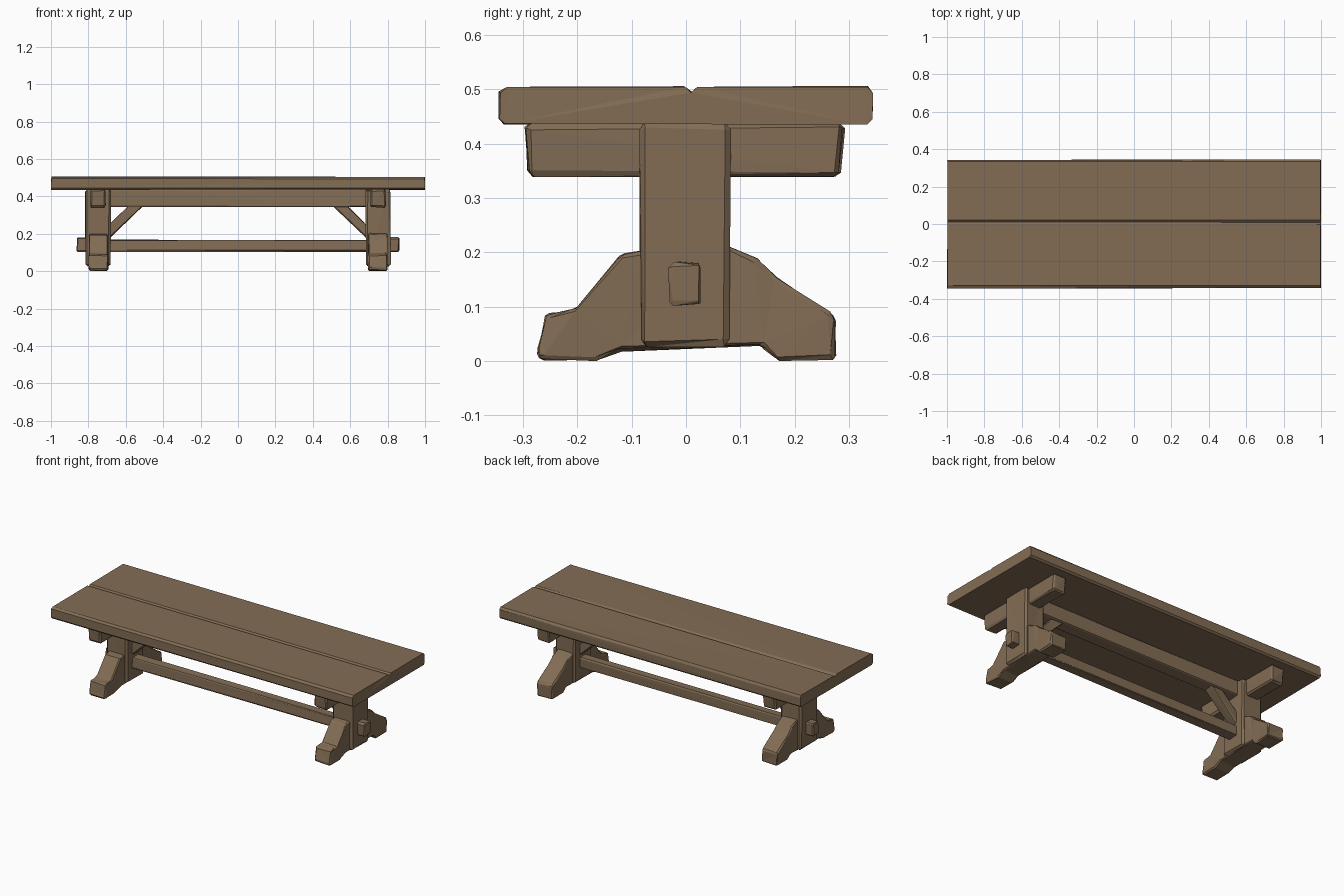
import bpy, bmesh, random
from mathutils import Vector

random.seed(4)
if "Cube" in bpy.data.objects:
    bpy.data.objects.remove(bpy.data.objects["Cube"], do_unlink=True)

# One worn brown wood
wood = bpy.data.materials.new("brown wood")
wood.use_nodes = True
colour = (0.225, 0.152, 0.090, 1)
wood.diffuse_color = colour
wood.node_tree.nodes["Principled BSDF"].inputs["Base Color"].default_value = colour


def prism(name, profile, axis, low, high, bevel=0.008, wobble=0.003):
    """Extrude a 2D profile along x (profile y, z) or y (profile x, z), then rough-hew it."""
    bm = bmesh.new()

    def place(p, d):
        return Vector((d, p[0], p[1]) if axis == "x" else (p[0], d, p[1]))

    face = bm.faces.new([bm.verts.new(place(p, low)) for p in profile])
    ext = bmesh.ops.extrude_face_region(bm, geom=[face])
    moved = [v for v in ext["geom"] if isinstance(v, bmesh.types.BMVert)]
    bmesh.ops.translate(bm, verts=moved, vec=place((0, 0), high - low))
    bmesh.ops.recalc_face_normals(bm, faces=bm.faces)
    if bevel:
        sharp = [e for e in bm.edges if e.calc_face_angle(0) > 0.7]
        bmesh.ops.bevel(bm, geom=sharp, offset=bevel, segments=1, affect="EDGES")
    # Slightly uneven hand-cut corners
    for v in bm.verts:
        v.co += Vector([random.uniform(-wobble, wobble) for _ in range(3)])
        v.co.z = max(v.co.z, 0)
    bmesh.ops.triangulate(bm, faces=bm.faces)
    bmesh.ops.recalc_face_normals(bm, faces=bm.faces)
    mesh = bpy.data.meshes.new(name)
    bm.to_mesh(mesh)
    bm.free()
    mesh.materials.append(wood)
    obj = bpy.data.objects.new(name, mesh)
    bpy.context.collection.objects.link(obj)
    return obj


def rect(a0, a1, z0, z1):
    return [(a0, z0), (a1, z0), (a1, z1), (a0, z1)]


# Table top of two boards with a shallow seam between them
top = [(-0.343, 0.446), (-0.333, 0.435), (0.333, 0.435), (0.343, 0.446),
       (0.343, 0.494), (0.333, 0.505), (0.022, 0.505), (0.010, 0.494),
       (-0.002, 0.505), (-0.330, 0.505), (-0.343, 0.494)]
prism("table_top", top, "x", -0.998, 0.998, bevel=0, wobble=0.002)

# Long beam under the top and lower stretcher with through ends
prism("top_beam", rect(-0.035, 0.035, 0.345, 0.437), "x", -0.70, 0.70, 0.005)
prism("stretcher", rect(-0.03, 0.027, 0.105, 0.167), "x", -0.72, 0.72, 0.005)

# Foot with flared shoulders and an arched underside
foot = [(-0.274, 0.018), (-0.265, 0.002), (-0.165, 0.002), (-0.120, 0.020),
        (0.140, 0.028), (0.168, 0.002), (0.274, 0.003), (0.276, 0.078),
        (0.262, 0.090), (0.165, 0.152), (0.130, 0.186), (0.080, 0.208),
        (-0.085, 0.200), (-0.120, 0.195), (-0.205, 0.094), (-0.256, 0.088)]

for side, s in (("left", 1), ("right", -1)):
    def span(a, b):
        return sorted((s * a, s * b))

    prism(side + "_foot", foot, "x", *span(0.695, 0.798), bevel=0.006)
    prism(side + "_post", rect(-0.084, 0.080, 0.028, 0.437), "x", *span(0.682, 0.815), bevel=0.010)
    prism(side + "_crossbar", [(-0.290, 0.340), (0.282, 0.338), (0.291, 0.437), (-0.296, 0.437)],
          "x", *span(0.708, 0.792), bevel=0.009)
    prism(side + "_tenon", rect(-0.03, 0.027, 0.103, 0.180), "x", *span(0.70, 0.862), bevel=0.006)
    # Diagonal brace from post to beam
    brace = [(s * x, z) for x, z in ((0.70, 0.165), (0.70, 0.235), (0.585, 0.350), (0.505, 0.350))]
    prism(side + "_brace", brace, "y", -0.030, 0.030, bevel=0.005)
